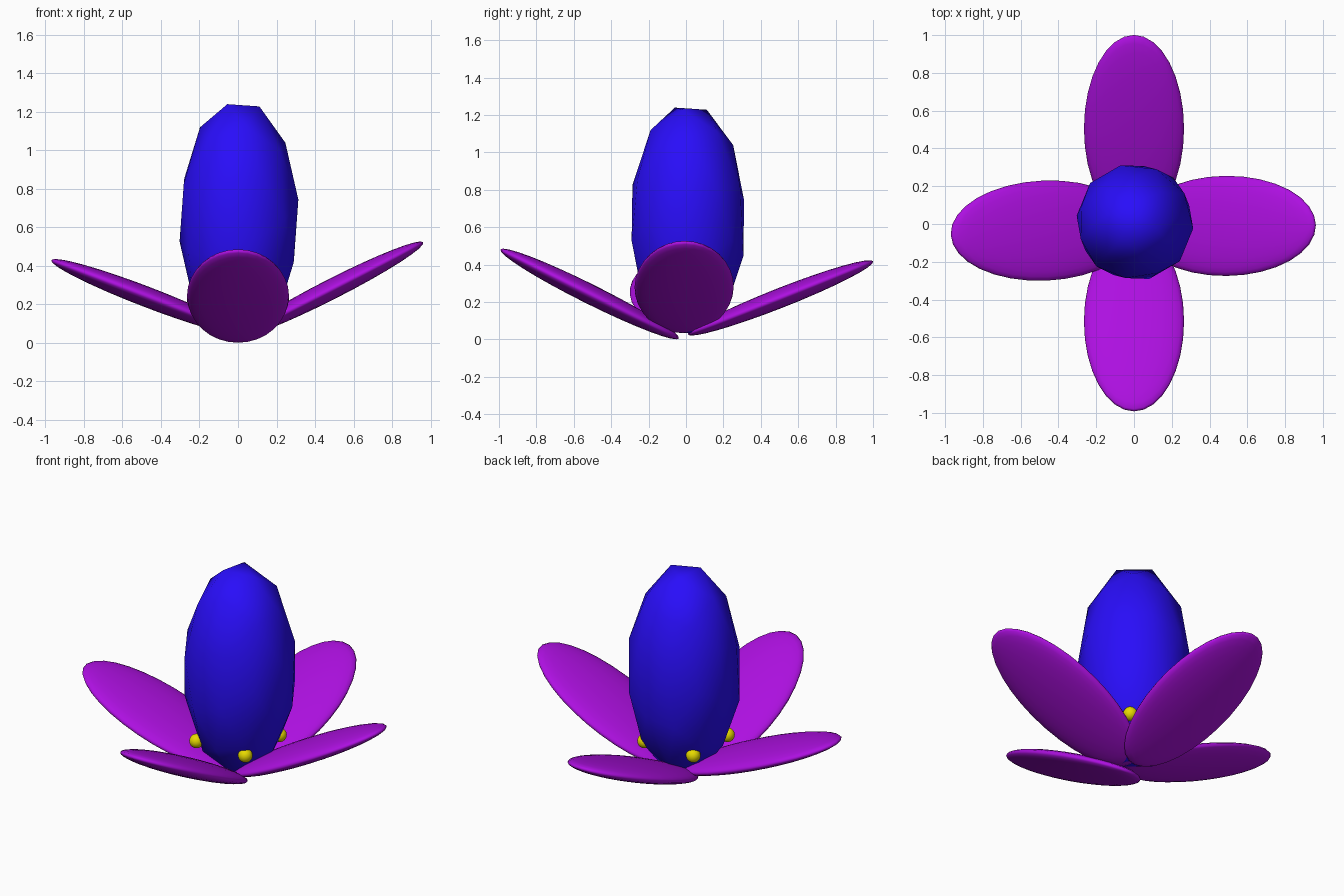
import bpy, bmesh
from math import radians, cos, sin
from mathutils import Matrix, Vector

if "Cube" in bpy.data.objects:
    bpy.data.objects.remove(bpy.data.objects["Cube"])


def material(name, rgb):
    m = bpy.data.materials.new(name)
    m.diffuse_color = (*rgb, 1)
    m.use_nodes = True
    m.node_tree.nodes["Principled BSDF"].inputs["Base Color"].default_value = m.diffuse_color
    return m


PURPLE = material("petal_purple", (0.42, 0.005, 0.75))
BLUE = material("bud_blue", (0.022, 0.004, 0.95))
YELLOW = material("pollen_yellow", (0.8, 0.7, 0.0))


def make(name, matrix, mat, low_poly=False):
    """Smooth unit sphere shaped by a matrix."""
    bm = bmesh.new()
    if low_poly:
        bmesh.ops.create_icosphere(bm, subdivisions=2, radius=1)
    else:
        bmesh.ops.create_uvsphere(bm, u_segments=32, v_segments=16, radius=1)
    bm.transform(matrix)
    for f in bm.faces:
        f.smooth = True
    me = bpy.data.meshes.new(name)
    bm.to_mesh(me)
    bm.free()
    me.materials.append(mat)
    ob = bpy.data.objects.new(name, me)
    bpy.context.collection.objects.link(ob)
    return ob


# Petals: flat ellipsoids (name, centre, heading, upward tilt)
petals = [
    ("petal_right", (0.488, -0.01, 0.28), 0.5, 27),
    ("petal_left", (-0.473, -0.035, 0.238), 182.5, 21),
    ("petal_front", (0.0, -0.515, 0.243), 270, 26.5),
    ("petal_back", (0.0, 0.505, 0.222), 90, 21.5),
]
for name, centre, heading, tilt in petals:
    make(name,
         Matrix.Translation(centre)
         @ Matrix.Rotation(radians(heading), 4, 'Z')
         @ Matrix.Rotation(radians(-tilt), 4, 'Y')
         @ Matrix.Diagonal((0.533, 0.265, 0.053, 1)),
         PURPLE)

# Bud: tilted coarse sphere, stretched upward
axis = Vector((cos(radians(319)), sin(radians(319)), 0))
make("bud",
     Matrix.Translation((0.005, 0.01, 0.635))
     @ Matrix.Diagonal((0.315, 0.315, 0.632, 1))
     @ Matrix.Rotation(radians(17), 4, axis)
     @ Matrix.Rotation(radians(13), 4, 'Z'),
     BLUE, low_poly=True)

# Pollen beads in the gaps between the petals
for i in range(4):
    a = radians(45 + 90 * i)
    make(f"pollen_bead_{i + 1}",
         Matrix.Translation((0.23 * cos(a), 0.23 * sin(a), 0.22))
         @ Matrix.Scale(0.04, 4),
         YELLOW)
